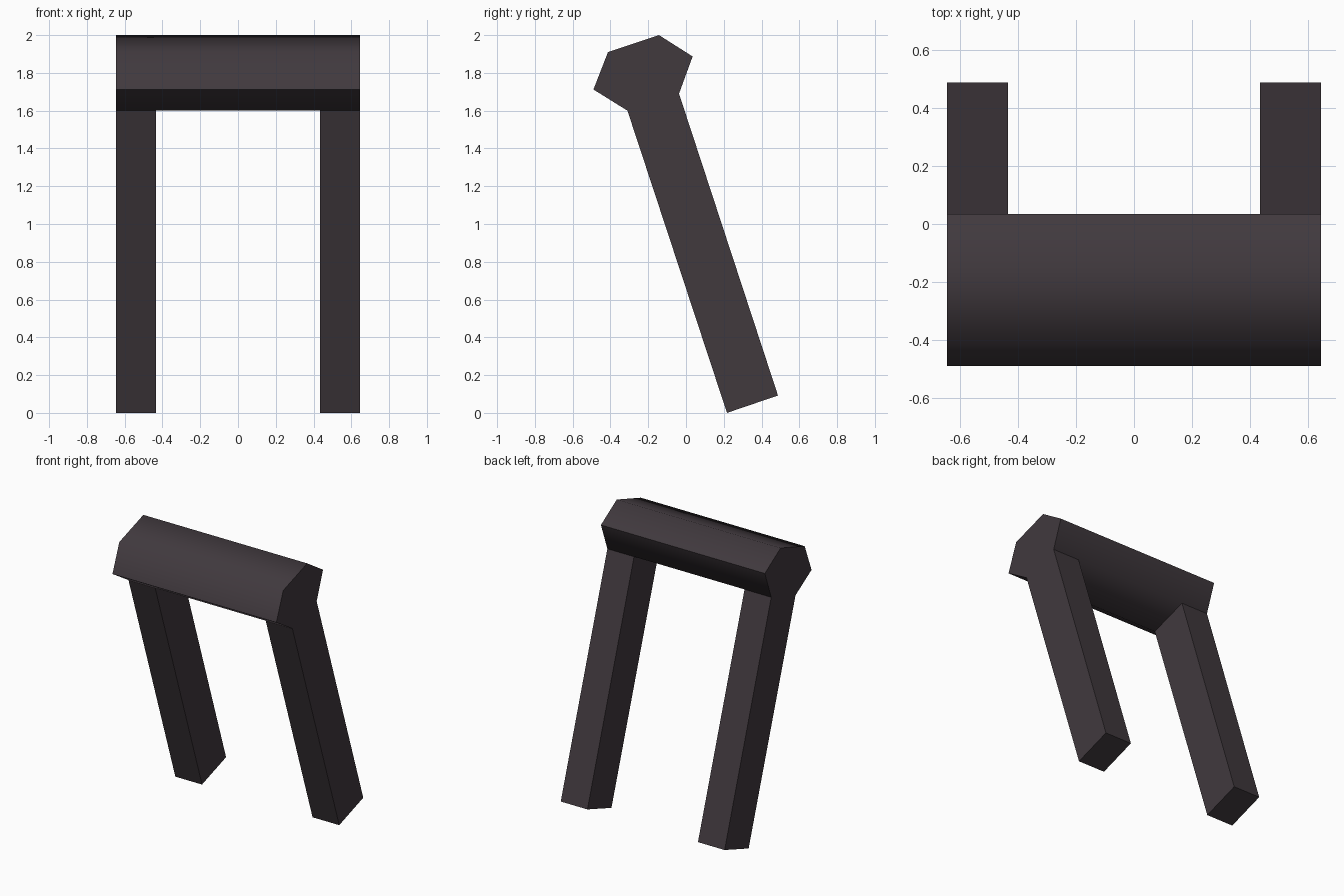
import bpy, bmesh, math

if "Cube" in bpy.data.objects:
    bpy.data.objects.remove(bpy.data.objects["Cube"])

mat = bpy.data.materials.new("dark plum grey")
mat.diffuse_color = (0.052, 0.041, 0.048, 1)
mat.use_nodes = True
mat.node_tree.nodes["Principled BSDF"].inputs["Base Color"].default_value = mat.diffuse_color

OUTER, INNER = 0.645, 0.435
# side profiles as (y, z)
HEAD = [(-0.49, 1.712), (-0.31, 1.60), (-0.037, 1.69),
        (0.035, 1.887), (-0.143, 2.0), (-0.413, 1.91)]
LEG = [(0.217, 0.0), (0.487, 0.092), (-0.037, 1.69), (-0.31, 1.60)]


def extrude_profile(name, profile, x0, x1, skip=None):
    """Extrude a side profile along x; 'skip' leaves out one hidden side."""
    bm = bmesh.new()
    a = [bm.verts.new((x0, y, z)) for y, z in profile]
    b = [bm.verts.new((x1, y, z)) for y, z in profile]
    bm.faces.new(a)
    bm.faces.new(b[::-1])
    n = len(profile)
    for i in range(n):
        if i != skip:
            j = (i + 1) % n
            bm.faces.new((a[i], b[i], b[j], a[j]))
    bmesh.ops.reverse_faces(bm, faces=bm.faces)
    mesh = bpy.data.meshes.new(name)
    bm.to_mesh(mesh)
    bm.free()
    # profiles run counter-clockwise seen from +x, so make normals outward
    mesh.materials.append(mat)
    obj = bpy.data.objects.new(name, mesh)
    bpy.context.collection.objects.link(obj)
    bm = bmesh.new()
    bm.from_mesh(mesh)
    bmesh.ops.recalc_face_normals(bm, faces=bm.faces)
    bm.to_mesh(mesh)
    bm.free()
    return obj


# softly shaded six-sided crossbar
bar = extrude_profile("crossbar", HEAD, -OUTER, OUTER)
bpy.context.view_layer.objects.active = bar
bar.select_set(True)
bpy.ops.object.shade_smooth_by_angle(angle=math.radians(65))

# two slanted legs, open where they meet the bar
extrude_profile("right_leg", LEG, INNER, OUTER, skip=2)
extrude_profile("left_leg", LEG, -OUTER, -INNER, skip=2)
